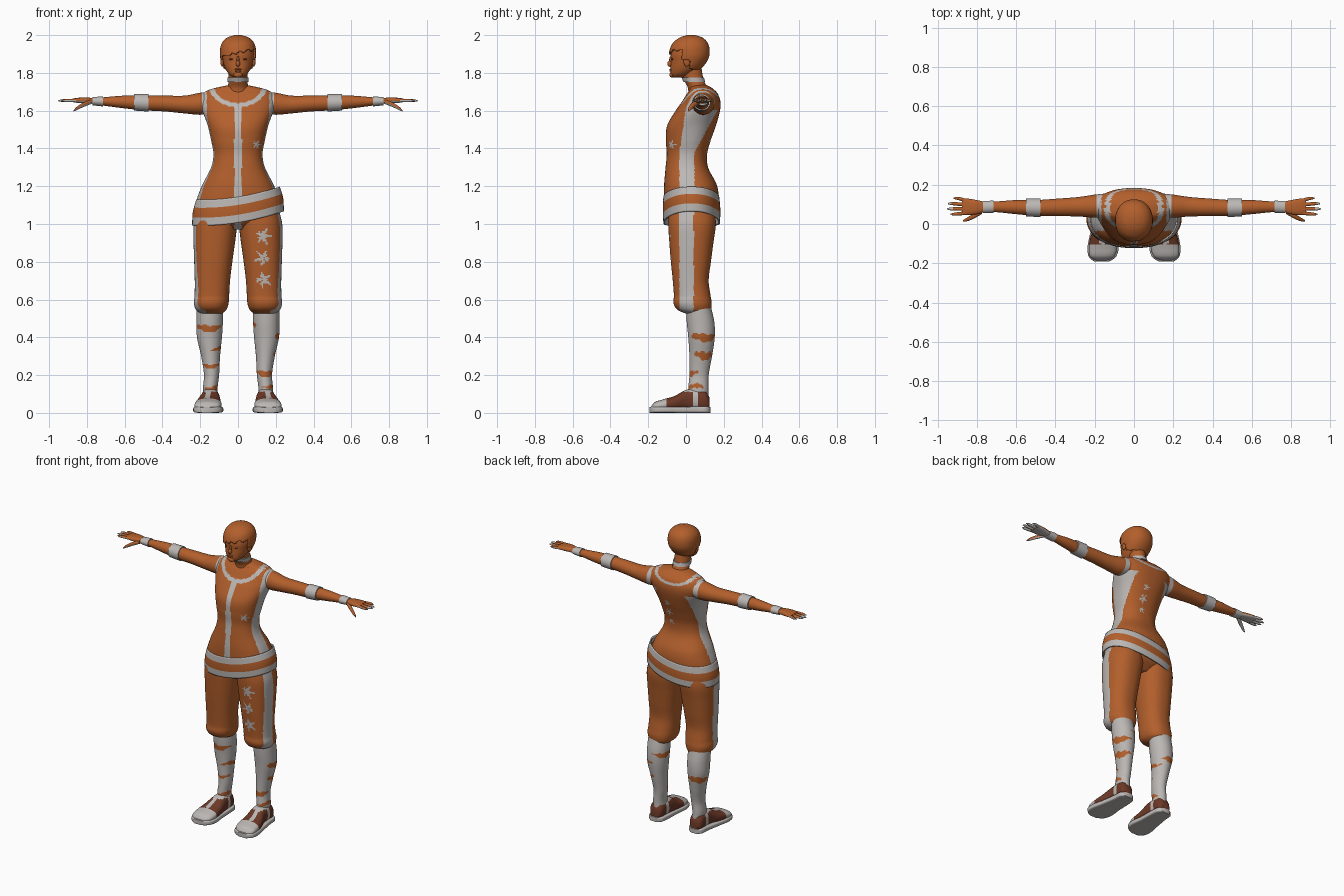
import bpy, bmesh, math
from mathutils import Vector

if "Cube" in bpy.data.objects:
    bpy.data.objects.remove(bpy.data.objects["Cube"], do_unlink=True)


def material(name, color):
    m = bpy.data.materials.new(name)
    m.use_nodes = True
    m.diffuse_color = (*color, 1)
    m.node_tree.nodes["Principled BSDF"].inputs["Base Color"].default_value = (*color, 1)
    return m


MATERIALS = [material("burnt orange", (.45, .115, .025)),
             material("pale grey", (.5, .475, .46)),
             material("dark brown", (.15, .04, .02))]
ORANGE, GREY, BROWN = range(3)


def finish(bm, name, paint, angle=50):
    """Turn a bmesh into a smooth object, painting each face by a rule."""
    bmesh.ops.recalc_face_normals(bm, faces=bm.faces)
    bm.normal_update()
    for f in bm.faces:
        f.material_index = paint(f.calc_center_median(), f.normal) if callable(paint) else paint
    mesh = bpy.data.meshes.new(name)
    bm.to_mesh(mesh)
    bm.free()
    for m in MATERIALS:
        mesh.materials.append(m)
    mesh.shade_smooth()
    mesh.set_sharp_from_angle(angle=math.radians(angle))
    obj = bpy.data.objects.new(name, mesh)
    bpy.context.collection.objects.link(obj)
    return obj


def sample(rows, t):
    """Smooth interpolation through rows, whose first value is the position."""
    i = max(k for k in range(len(rows) - 1) if rows[k][0] <= t + 1e-9)

    def slope(k, c):
        a, b = rows[max(k - 1, 0)], rows[min(k + 1, len(rows) - 1)]
        return (b[c] - a[c]) / (b[0] - a[0])
    a, b = rows[i], rows[i + 1]
    h = b[0] - a[0]
    s = (t - a[0]) / h
    w = s * s * (3 - 2 * s)
    return [a[c] * (1 - w) + b[c] * w + h * s * (1 - s) * ((1 - s) * slope(i, c) - s * slope(i + 1, c))
            for c in range(1, len(a))]


def loft(name, axis, rows, paint=ORANGE, segs=24, rings=16, power=2, side=1,
         warp=None, keep=None, caps=True):
    """Skin rounded sections along an axis; each row is position, low, high, low, high."""
    bm = bmesh.new()
    loops = []
    for r in range(rings + 1):
        t = rows[0][0] + (rows[-1][0] - rows[0][0]) * r / rings
        u0, u1, v0, v1 = sample(rows, t)
        loop = []
        for s in range(segs):
            a = math.tau * (s + .5) / segs
            e = [math.copysign(abs(q) ** (2 / power), q) for q in (math.cos(a), math.sin(a))]
            u = (u0 + u1) / 2 + (u1 - u0) / 2 * e[0]
            v = (v0 + v1) / 2 + (v1 - v0) / 2 * e[1]
            p = Vector({"x": (t, u, v), "y": (u, t, v), "z": (u, v, t)}[axis])
            if warp:
                p = warp(p)
            p.x *= side
            loop.append(bm.verts.new(p))
        loops.append(loop)
    for a, b in zip(loops, loops[1:]):
        for s in range(segs):
            n = (s + 1) % segs
            bm.faces.new((a[s], a[n], b[n], b[s]))
    if caps:
        bm.faces.new(loops[0])
        bm.faces.new(loops[-1])
    if keep:
        bmesh.ops.delete(bm, geom=[f for f in bm.faces if not keep(f.calc_center_median())],
                         context="FACES")
    return finish(bm, name, paint)


def ball(name, center, size, paint=ORANGE):
    bm = bmesh.new()
    bmesh.ops.create_uvsphere(bm, u_segments=16, v_segments=10, radius=1)
    for v in bm.verts:
        v.co = Vector(center) + Vector(a * b for a, b in zip(v.co, size))
    return finish(bm, name, paint)


def thicken(obj, amount):
    mod = obj.modifiers.new("thickness", "SOLIDIFY")
    mod.thickness = amount
    mod.offset = 1


def symmetric(rows):
    return [(z, -w, w, f, b) for z, w, f, b in rows]


def splat(p, x, z, size):
    """True inside a ragged star-shaped paint mark."""
    dx, dz = p.x - x, p.z - z
    a = math.atan2(dz, dx)
    return math.hypot(dx, dz) < size * (.6 + .3 * math.cos(5 * a + z * 40) + .2 * math.cos(11 * a))


# Torso with centre stripe, neckline, armholes and side panels
def paint_torso(p, n):
    x = abs(p.x)
    neck = math.hypot(x / .14, (1.735 - p.z) / (.105 if p.y < .08 else .07))
    side_width = .04 + max(0, p.z - 1.38) * .2
    side_center = .005 + max(0, p.z - 1.38) * .35
    if .9 < neck < 1.1 and p.z > 1.6:
        return GREY
    if x < .019 and p.y < 0 and p.z < 1.64:
        return GREY
    if p.z > 1.56 and .165 < x < .19:
        return GREY
    if x > .08 and p.z < 1.6 and abs(p.y - side_center) < side_width:
        return GREY
    marks = [(.1, 1.42, .025)] if p.y < 0 else [(.03, 1.52, .025), (.035, 1.45, .03), (.03, 1.38, .02)]
    return GREY if any(splat(p, *m) for m in marks) else ORANGE


loft("torso", "z", symmetric([
    (.97, .08, -.04, .1), (1.02, .19, -.09, .15), (1.1, .222, -.112, .172), (1.2, .192, -.116, .165),
    (1.3, .142, -.108, .117), (1.37, .13, -.102, .112), (1.44, .142, -.106, .13), (1.52, .16, -.1, .158),
    (1.6, .188, -.055, .18), (1.65, .198, -.02, .182), (1.69, .185, .005, .168), (1.71, .155, .02, .15),
    (1.725, .1, .025, .13), (1.735, .05, .04, .11)]), paint_torso, 128, 150, 2.3)


# Slanted hip belt in three bands
def belt_slant(p):
    return p + Vector((0, 0, .16 * p.x + .4 * p.x ** 2))


def paint_belt(p, n):
    height = p.z - .16 * p.x - .4 * p.x ** 2 - 1.075
    return ORANGE if abs(height) < .026 else GREY


belt = loft("hip_belt", "z", symmetric([(1.007, .235, -.112, .172), (1.075, .232, -.115, .174),
            (1.143, .214, -.112, .168)]), paint_belt, 64, 16, 2.2, warp=belt_slant, caps=False)
thicken(belt, .008)

# Neck, choker and head
loft("neck", "z", symmetric([(1.66, .07, .01, .14), (1.72, .056, .01, .115), (1.76, .05, -.01, .095),
                             (1.84, .05, -.03, .08)]))
loft("choker", "z", symmetric([(1.752, .056, -.014, .102), (1.776, .056, -.024, .096)]), GREY, rings=2)
HEAD = [(1.775, .022, -.07, -.02), (1.79, .045, -.08, .02), (1.82, .066, -.082, .065),
        (1.86, .08, -.08, .1), (1.9, .086, -.08, .115), (1.95, .078, -.062, .108),
        (1.98, .05, -.025, .08), (1.991, .015, .01, .045)]
loft("head", "z", symmetric(HEAD), segs=40, rings=30, power=2.15)


# Short hair cap with a sweeping fringe
def hair_area(p):
    if p.y < -.02:
        return p.z > 1.905 + .25 * p.x + .006 * math.sin(p.x * 160)
    return p.z > (1.87 if p.y < .02 else 1.83 - .15 * p.y)


hair = loft("hair", "z", symmetric([(z + .001, w + .002, f - .003, b + .002) for z, w, f, b in HEAD]),
            segs=64, rings=50, power=2.15, keep=hair_area)
thicken(hair, .008)

# Facial features
ball("nose", (0, -.085, 1.848), (.011, .014, .016))
ball("nose_bridge", (0, -.079, 1.868), (.007, .01, .022))
ball("upper_lip", (0, -.081, 1.819), (.021, .007, .004))
ball("lower_lip", (0, -.081, 1.811), (.017, .007, .005))
ball("chin", (0, -.074, 1.79), (.024, .014, .015))


# Paint rules for limbs
def paint_arm(p, n):
    return GREY if .165 < abs(p.x) < .19 else ORANGE


def paint_hand(p, n):
    return GREY if n.z < -.35 else ORANGE


def paint_finger(p, n):
    return GREY if n.z < .35 or abs(p.x) > .925 else ORANGE


def paint_trousers(p, n):
    if abs(p.x) > .17 and abs(p.y - .003) < .038:
        return GREY
    marks = [(.135, .935, .045), (.13, .82, .043), (.135, .705, .045)]
    return GREY if p.y < 0 and any(splat(p, *m) for m in marks) else ORANGE


# Torn stripes: height, facing direction, half thickness
SOCK_STRIPES = {1: [(.46, 2.9, .016), (.4, .3, .02), (.305, .4, .02), (.21, -1.6, .014), (.14, -.6, .012)],
                -1: [(.45, -1.7, .016), (.37, 2.2, .02), (.335, -.3, .012), (.25, -1.5, .01), (.13, -.9, .014)]}


def paint_sock(p, n):
    a = math.atan2(p.y - .08, p.x - math.copysign(.148, p.x))
    for z, facing, thick in SOCK_STRIPES[1 if p.x > 0 else -1]:
        reach = thick * (1.5 * math.cos(a - facing) - .4 + .2 * math.sin(9 * a))
        if abs(p.z - z + .006 * math.sin(3 * a)) < reach:
            return ORANGE
    return GREY


def paint_shoe(p, n):
    lace_strip = abs(abs(p.x) - .158) < .014 and p.y < -.02
    trim = p.z > .112 or abs(p.y - .05) < .01
    return GREY if p.y < -.105 or lace_strip or trim else BROWN


for side, word in ((1, "left_"), (-1, "right_")):
    # Face pair
    ball(word + "eye", (side * .033, -.0705, 1.872), (.014, .006, .005), BROWN)
    ball(word + "ear", (side * .083, .005, 1.86), (.01, .018, .027))

    # Arm and bands
    loft(word + "arm", "x", [
        (.15, .035, .155, 1.585, 1.7), (.2, .032, .15, 1.578, 1.695), (.28, .038, .138, 1.585, 1.68),
        (.38, .04, .13, 1.595, 1.68), (.5, .042, .122, 1.602, 1.682), (.6, .05, .122, 1.612, 1.68),
        (.7, .06, .115, 1.625, 1.672), (.77, .062, .112, 1.635, 1.665)], paint_arm, 32, 60, side=side)
    loft(word + "elbow_band", "x", [(.475, .035, .13, 1.595, 1.688), (.55, .038, .13, 1.6, 1.688)],
         GREY, rings=4, side=side)
    loft(word + "wrist_band", "x", [(.715, .056, .119, 1.622, 1.676), (.77, .056, .118, 1.628, 1.672)],
         GREY, rings=4, side=side)

    # Hand
    loft(word + "palm", "x", [(.75, .065, .11, 1.636, 1.664), (.8, .05, .122, 1.638, 1.67),
                              (.85, .045, .13, 1.641, 1.668), (.875, .05, .128, 1.645, 1.664)],
         paint_hand, side=side, power=2.5)
    for i, tip in enumerate((.935, .952, .948, .92)):
        y, end = .056 + .021 * i, .05 + .027 * i
        loft(word + "finger_%d" % (i + 1), "x", [
            (.855, y - .01, y + .01, 1.645, 1.664), (tip - .02, end - .008, end + .008, 1.646, 1.661),
            (tip, end - .003, end + .003, 1.65, 1.655)], paint_finger, 12, 10, side=side)
    loft(word + "thumb", "x", [(.775, .05, .08, 1.636, 1.66), (.82, .025, .052, 1.618, 1.643),
                               (.855, .012, .03, 1.602, 1.62), (.87, .012, .02, 1.596, 1.603)],
         paint_hand, 12, 12, side=side)

    # Trouser leg gathered below the knee
    loft(word + "trouser_leg", "z", [
        (.525, .085, .2, 0, .12), (.545, .062, .222, -.045, .132), (.58, .05, .234, -.066, .136),
        (.62, .047, .23, -.064, .13), (.7, .042, .229, -.07, .12), (.8, .03, .232, -.08, .132),
        (.9, .016, .235, -.088, .145), (1, .004, .234, -.094, .158), (1.08, 0, .215, -.09, .15)],
         paint_trousers, 112, 100, 2.3, side)

    # Sock
    loft(word + "sock", "z", [
        (.06, .105, .18, .01, .12), (.13, .108, .185, .012, .118), (.2, .1, .18, .018, .12),
        (.3, .095, .195, .018, .138), (.4, .085, .217, .012, .152), (.48, .08, .22, .004, .15),
        (.57, .08, .22, 0, .13)], paint_sock, 72, 90, side=side)

    # Shoe
    loft(word + "shoe", "y", [
        (-.185, .13, .2, .01, .035), (-.165, .1, .225, .01, .057), (-.12, .087, .23, .01, .072),
        (-.06, .09, .22, .01, .09), (0, .095, .2, .01, .122), (.06, .1, .195, .01, .128),
        (.105, .105, .192, .01, .115), (.125, .12, .178, .01, .08)], paint_shoe, 40, 50, 2.4, side)
    loft(word + "shoe_sole", "y", [
        (-.192, .13, .2, 0, .03), (-.172, .095, .228, 0, .034), (-.12, .078, .237, 0, .034),
        (-.04, .086, .222, 0, .032), (.06, .09, .205, 0, .034), (.11, .098, .2, 0, .034),
        (.13, .12, .178, 0, .03)], GREY, 32, 30, 5, side)
